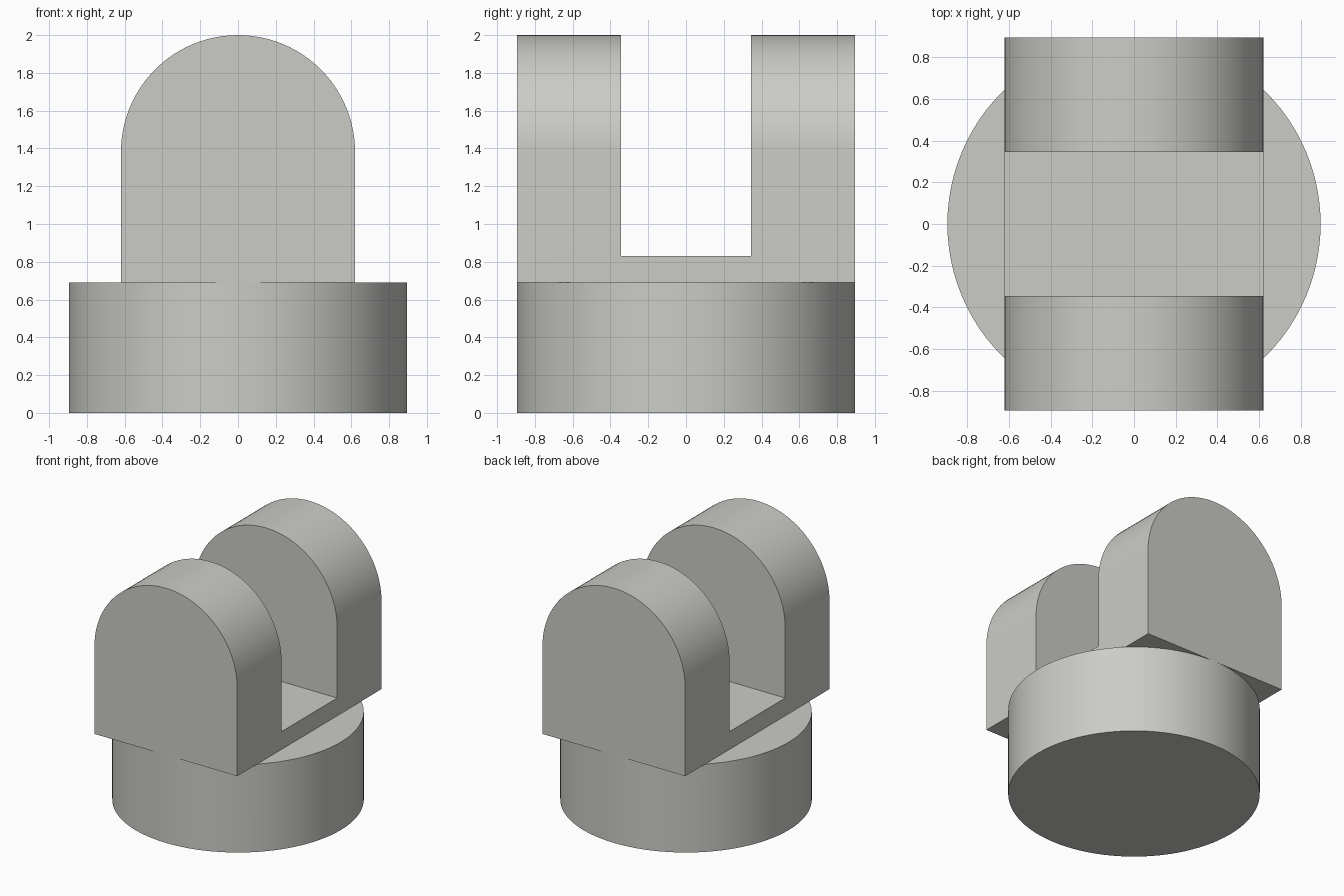
import bpy
import bmesh
from math import pi, sin, cos, radians

old = bpy.data.objects.get("Cube")
if old:
    bpy.data.objects.remove(old, do_unlink=True)

RADIUS = 0.895       # base radius and half depth of the fork
BASE_TOP = 0.69
HALF_WIDTH = 0.62    # half width of the fork and radius of its round tops
PIN_HEIGHT = 2 - HALF_WIDTH
SLOT_HALF = 0.345
SLOT_FLOOR = 0.83

metal = bpy.data.materials.new("light grey")
metal.use_nodes = True
grey = (0.6, 0.6, 0.57, 1)
metal.diffuse_color = grey
metal.node_tree.nodes["Principled BSDF"].inputs["Base Color"].default_value = grey


def extrude_profile(name, points, direction):
    """Make a solid by sweeping a closed outline along a direction."""
    bm = bmesh.new()
    face = bm.faces.new([bm.verts.new(p) for p in points])
    swept = bmesh.ops.extrude_face_region(bm, geom=[face], use_keep_orig=True)
    verts = [g for g in swept["geom"] if isinstance(g, bmesh.types.BMVert)]
    bmesh.ops.translate(bm, verts=verts, vec=direction)
    bmesh.ops.recalc_face_normals(bm, faces=bm.faces[:])
    mesh = bpy.data.meshes.new(name)
    bm.to_mesh(mesh)
    bm.free()
    mesh.materials.append(metal)
    obj = bpy.data.objects.new(name, mesh)
    bpy.context.collection.objects.link(obj)
    return obj


def combine(target, other, operation):
    """Apply a boolean to the target and remove the other solid."""
    mod = target.modifiers.new(operation.lower(), "BOOLEAN")
    mod.operation = operation
    mod.solver = "EXACT"
    mod.object = other
    bpy.context.view_layer.objects.active = target
    bpy.ops.object.modifier_apply(modifier=mod.name)
    bpy.data.objects.remove(other, do_unlink=True)


# Round base
circle = [(RADIUS * cos(2 * pi * i / 96), RADIUS * sin(2 * pi * i / 96), 0)
          for i in range(96)]
base = extrude_profile("clevis_base", circle, (0, 0, BASE_TOP))

# Arched fork block
arch = [(HALF_WIDTH * cos(pi * i / 48), -RADIUS, PIN_HEIGHT + HALF_WIDTH * sin(pi * i / 48))
        for i in range(49)]
arch += [(-HALF_WIDTH, -RADIUS, BASE_TOP), (HALF_WIDTH, -RADIUS, BASE_TOP)]
fork = extrude_profile("clevis_fork", arch, (0, 2 * RADIUS, 0))

# Slot between the two lugs
slot = [(-1, y, z) for y, z in ((-SLOT_HALF, SLOT_FLOOR), (SLOT_HALF, SLOT_FLOOR),
                                (SLOT_HALF, 3), (-SLOT_HALF, 3))]
cutter = extrude_profile("slot_cutter", slot, (2, 0, 0))
cutter.hide_render = True
combine(fork, cutter, "DIFFERENCE")

# One solid body with smooth curves and sharp rims
combine(base, fork, "UNION")
base.name = "clevis_bracket"
bpy.ops.object.select_all(action="DESELECT")
base.select_set(True)
bpy.context.view_layer.objects.active = base
bpy.ops.object.shade_smooth_by_angle(angle=radians(30))
